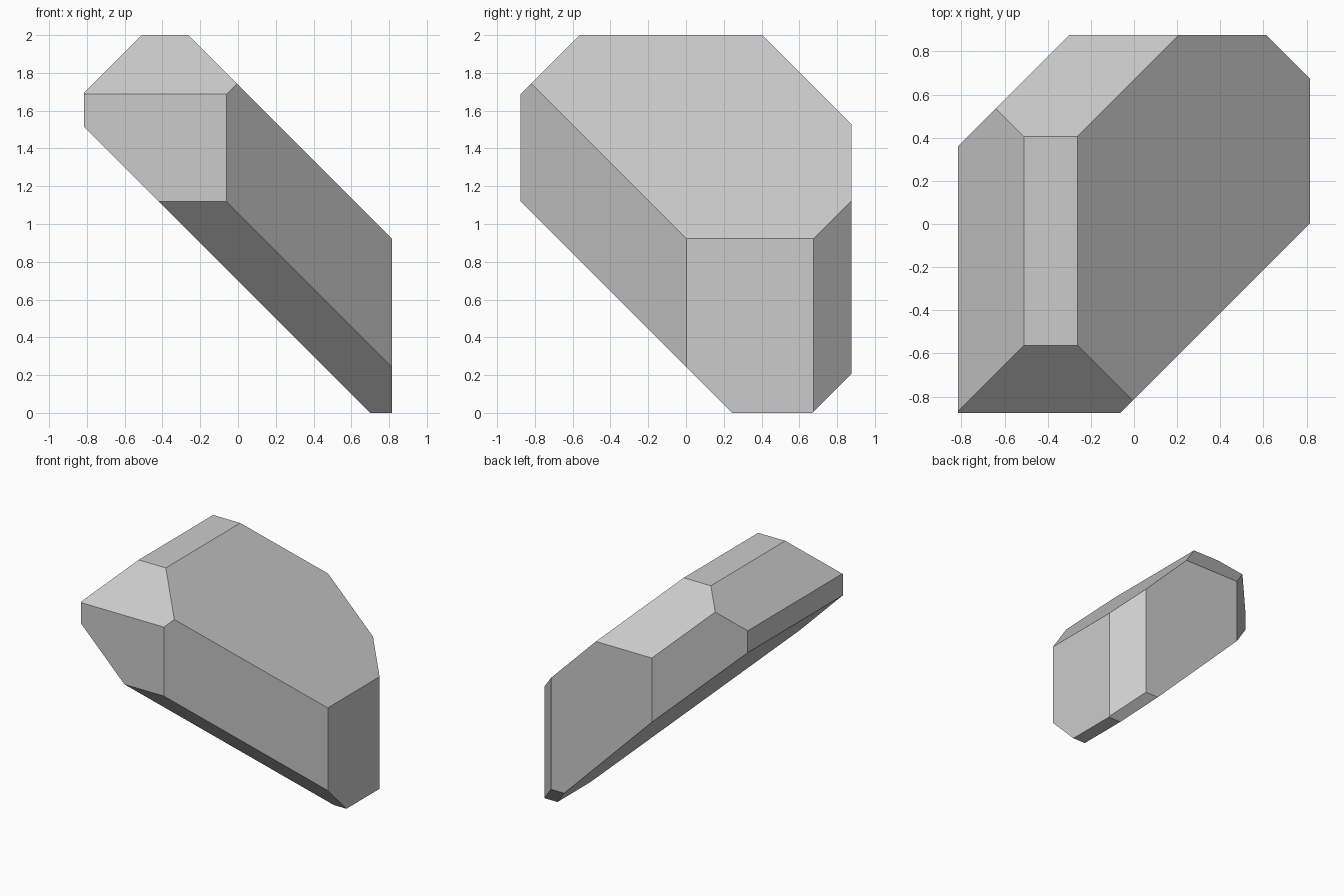
import bpy, bmesh
from mathutils import Vector

if "Cube" in bpy.data.objects:
    bpy.data.objects.remove(bpy.data.objects["Cube"])

# Bounding block
X, Y, Z = 0.815, 0.875, 2.0
bm = bmesh.new()
bmesh.ops.create_cube(bm, size=1)
for v in bm.verts:
    v.co = ((v.co.x * 2 * X), (v.co.y * 2 * Y), (v.co.z + 0.5) * Z)

# 45-degree bevel cuts: keep the side where normal . point <= limit
cuts = [
    ((1, 0, 1), 1.737), ((-1, 0, -1), -0.70), ((-1, 0, 1), 2.51),    # seen from the front
    ((0, 1, 1), 2.405), ((0, -1, -1), -0.245), ((0, -1, 1), 2.562), ((0, 1, -1), 0.67),  # from the side
    ((-1, 1, 0), 1.177), ((1, 1, 0), 1.49), ((1, -1, 0), 0.813),     # from the top
]


def slice_off(normal, limit):
    n = Vector(normal)
    res = bmesh.ops.bisect_plane(
        bm, geom=bm.verts[:] + bm.edges[:] + bm.faces[:], dist=1e-5,
        plane_co=n * (limit / n.length_squared), plane_no=n, clear_outer=True)
    rim = [e for e in res["geom_cut"] if isinstance(e, bmesh.types.BMEdge)]
    bmesh.ops.holes_fill(bm, edges=rim, sides=0)


for normal, limit in cuts:
    slice_off(normal, limit)
bmesh.ops.recalc_face_normals(bm, faces=bm.faces[:])

# Faceted slab
mesh = bpy.data.meshes.new("faceted_slab")
bm.to_mesh(mesh)
bm.free()
slab = bpy.data.objects.new("faceted_slab", mesh)
bpy.context.collection.objects.link(slab)
